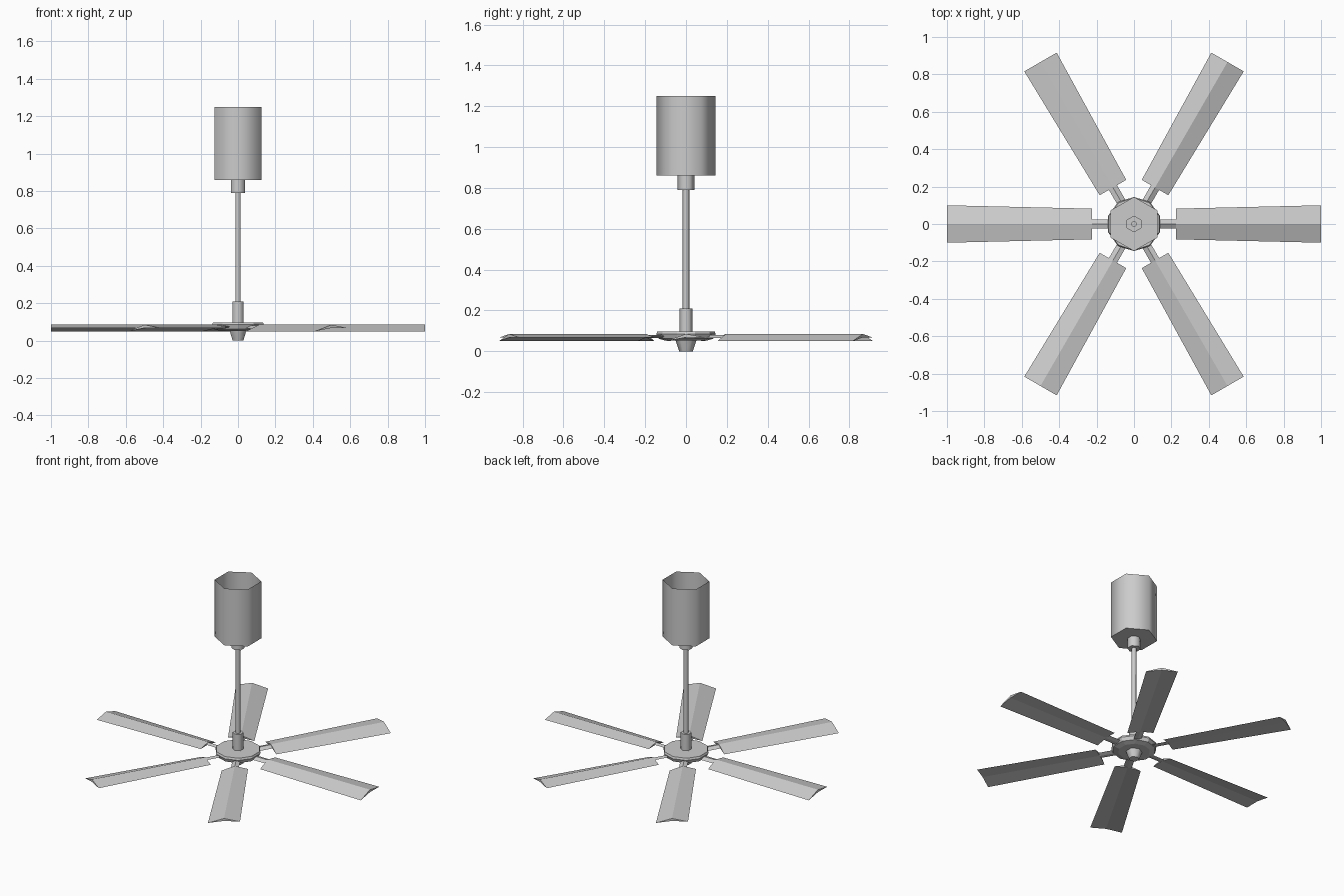
import bpy, bmesh, math
from mathutils import Matrix

if "Cube" in bpy.data.objects:
    bpy.data.objects.remove(bpy.data.objects["Cube"])


def finish(name, bm, angle=None):
    bmesh.ops.recalc_face_normals(bm, faces=bm.faces)
    mesh = bpy.data.meshes.new(name)
    bm.to_mesh(mesh)
    bm.free()
    obj = bpy.data.objects.new(name, mesh)
    bpy.context.collection.objects.link(obj)
    if angle:
        bpy.context.view_layer.objects.active = obj
        obj.select_set(True)
        bpy.ops.object.shade_smooth_by_angle(angle=math.radians(angle))
        obj.select_set(False)
    return obj


def lathe(name, profile, sides, cap_start=True, cap_end=True, angle=None):
    # first corner points along +y
    bm = bmesh.new()
    rings = []
    for r, z in profile:
        rings.append([bm.verts.new((r * math.sin(2 * math.pi * i / sides),
                                    r * math.cos(2 * math.pi * i / sides), z))
                      for i in range(sides)])
    for a, b in zip(rings, rings[1:]):
        for i in range(sides):
            j = (i + 1) % sides
            bm.faces.new((a[i], a[j], b[j], b[i]))
    if cap_start:
        bm.faces.new(rings[0])
    if cap_end:
        bm.faces.new(rings[-1])
    return finish(name, bm, angle)


def loft(bm, sections, turn):
    # each section: x position and a loop of (y, z) points
    rings = [[bm.verts.new(turn @ Matrix.Translation((x, y, z)).to_translation())
              for y, z in pts] for x, pts in sections]
    n = len(rings[0])
    for i in range(n):
        j = (i + 1) % n
        bm.faces.new((rings[0][i], rings[0][j], rings[1][j], rings[1][i]))
    bm.faces.new(rings[0])
    bm.faces.new(rings[1])


# Ceiling canopy, open at the top, with its collar
canopy = lathe("ceiling_canopy",
               [(0.145, 1.25), (0.145, 0.86), (0.042, 0.86), (0.042, 0.79)],
               6, cap_start=False, angle=61)
# Down rod and the sleeve above the hub
lathe("down_rod", [(0.016, 0.80), (0.016, 0.20)], 6, angle=61)
lathe("rod_sleeve", [(0.033, 0.21), (0.033, 0.09)], 6, angle=61)
# Hub disc and the tapered cap below it
lathe("hub", [(0.14, 0.098), (0.145, 0.085), (0.135, 0.062), (0.10, 0.052)], 10)
lathe("hub_cap", [(0.052, 0.056), (0.047, 0.04), (0.033, 0.0)], 6, angle=61)


# Six bent blades, the leading half dropping lower than the trailing half
def blade_section(w):
    return [(-w, 0.05), (0, 0.085), (w, 0.067), (0, 0.068)]


arm_section = [(-0.025, 0.066), (0, 0.081), (0.025, 0.075), (0, 0.066)]
for k in range(6):
    turn = Matrix.Rotation(k * math.pi / 3, 3, 'Z')
    bm = bmesh.new()
    loft(bm, [(0.225, blade_section(0.082)), (1.0, blade_section(0.10))], turn)
    finish(f"blade_{k + 1}", bm)
    bm = bmesh.new()
    loft(bm, [(0.10, arm_section), (0.23, arm_section)], turn)
    finish(f"blade_arm_{k + 1}", bm)
